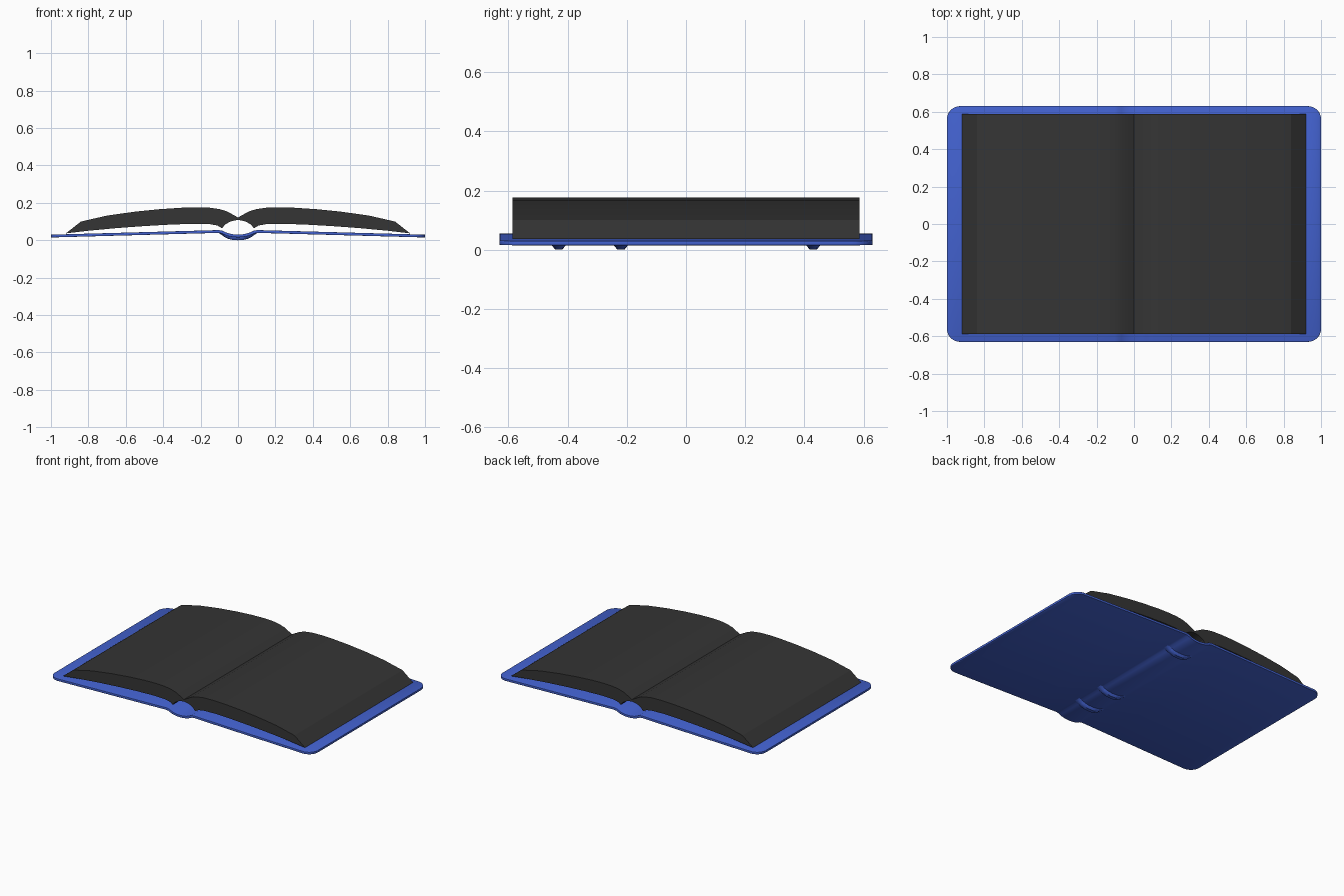
import bpy, bmesh, math

if "Cube" in bpy.data.objects:
    bpy.data.objects.remove(bpy.data.objects["Cube"])


def material(name, color):
    m = bpy.data.materials.new(name)
    m.diffuse_color = color
    m.use_nodes = True
    m.node_tree.nodes["Principled BSDF"].inputs["Base Color"].default_value = m.diffuse_color
    return m


BLUE = material("blue_cover", (0.055, 0.12, 0.62, 1))
DARK = material("dark_paper", (0.035, 0.035, 0.035, 1))


def loft(name, sections, mat, closed=False):
    """Join equal-length point lists with quads; closed sections get end caps."""
    bm = bmesh.new()
    rows = [[bm.verts.new(p) for p in s] for s in sections]
    n = len(rows[0])
    for a, b in zip(rows, rows[1:]):
        for i in range(n if closed else n - 1):
            j = (i + 1) % n
            bm.faces.new((a[i], a[j], b[j], b[i]))
    if closed:
        bm.faces.new(rows[0])
        bm.faces.new(rows[-1])
    bmesh.ops.recalc_face_normals(bm, faces=bm.faces)
    me = bpy.data.meshes.new(name)
    bm.to_mesh(me)
    bm.free()
    ob = bpy.data.objects.new(name, me)
    bpy.context.collection.objects.link(ob)
    me.materials.append(mat)
    return ob


def smooth(ob, angle=35):
    bpy.ops.object.select_all(action='DESELECT')
    bpy.context.view_layer.objects.active = ob
    ob.select_set(True)
    bpy.ops.object.shade_smooth_by_angle(angle=math.radians(angle))


# Cover: two sloping boards joined by a rounded spine, with rounded corners
T, R, HALF = 0.015, 0.07, 0.63
SPINE = [(0, .023), (.025, .0245), (.05, .029), (.07, .036), (.086, .044), (.105, .047)]


def board_z(x):
    return .047 - (x - .105) / .895 * .0245


half = [(x, HALF, z) for x, z in SPINE]
half += [(x, HALF, board_z(x)) for x in (.3, .5, .7)]
for k in range(9):
    a = math.pi / 2 * k / 8
    x = 1 - R + R * math.sin(a)
    half.append((x, HALF - R + R * math.cos(a), board_z(x)))
columns = [(-x, y, z) for x, y, z in reversed(half[1:])] + half
cover = loft("cover", [[(x, -y, z), (x, y, z)] for x, y, z in columns], BLUE)
solid = cover.modifiers.new("thickness", 'SOLIDIFY')
solid.thickness = T
solid.offset = 0
bev = cover.modifiers.new("soft_edge", 'BEVEL')
bev.width = 0.005
bev.segments = 2
bev.limit_method = 'ANGLE'
bev.angle_limit = math.radians(50)
smooth(cover, 50)

# Raised bands across the outside of the spine
arc = [(-x, z) for x, z in reversed(SPINE[1:])] + SPINE


def band_section(y, depth):
    outer = [(x, y, z - T / 2 - depth * (1 - (x / .105) ** 4)) for x, z in arc]
    inner = [(x, y, z) for x, z in reversed(arc)]
    return outer + inner


for i, y in enumerate((-.43, -.22, .43)):
    steps = ((-.024, 0), (-.012, .0155), (.012, .0155), (.024, 0))
    band = loft(f"spine_band_{i + 1}", [band_section(y + d, h) for d, h in steps], BLUE, True)
    smooth(band, 50)

# Page blocks: one arched block on each side of the gutter
PAGE = [(0, .122), (.025, .136), (.06, .155), (.10, .167), (.15, .174), (.22, .176),
        (.30, .174), (.42, .166), (.55, .153), (.70, .132), (.84, .100), (.92, .037),
        (.80, .051), (.65, .065), (.50, .076), (.36, .084), (.24, .088), (.15, .086),
        (.11, .079), (.085, .064), (.07, .083), (.045, .098), (.02, .106), (0, .108)]
for side, name in ((1, "right_pages"), (-1, "left_pages")):
    pages = loft(name, [[(side * x, y, z) for x, z in PAGE] for y in (-.587, .587)], DARK, True)
    smooth(pages, 20)
